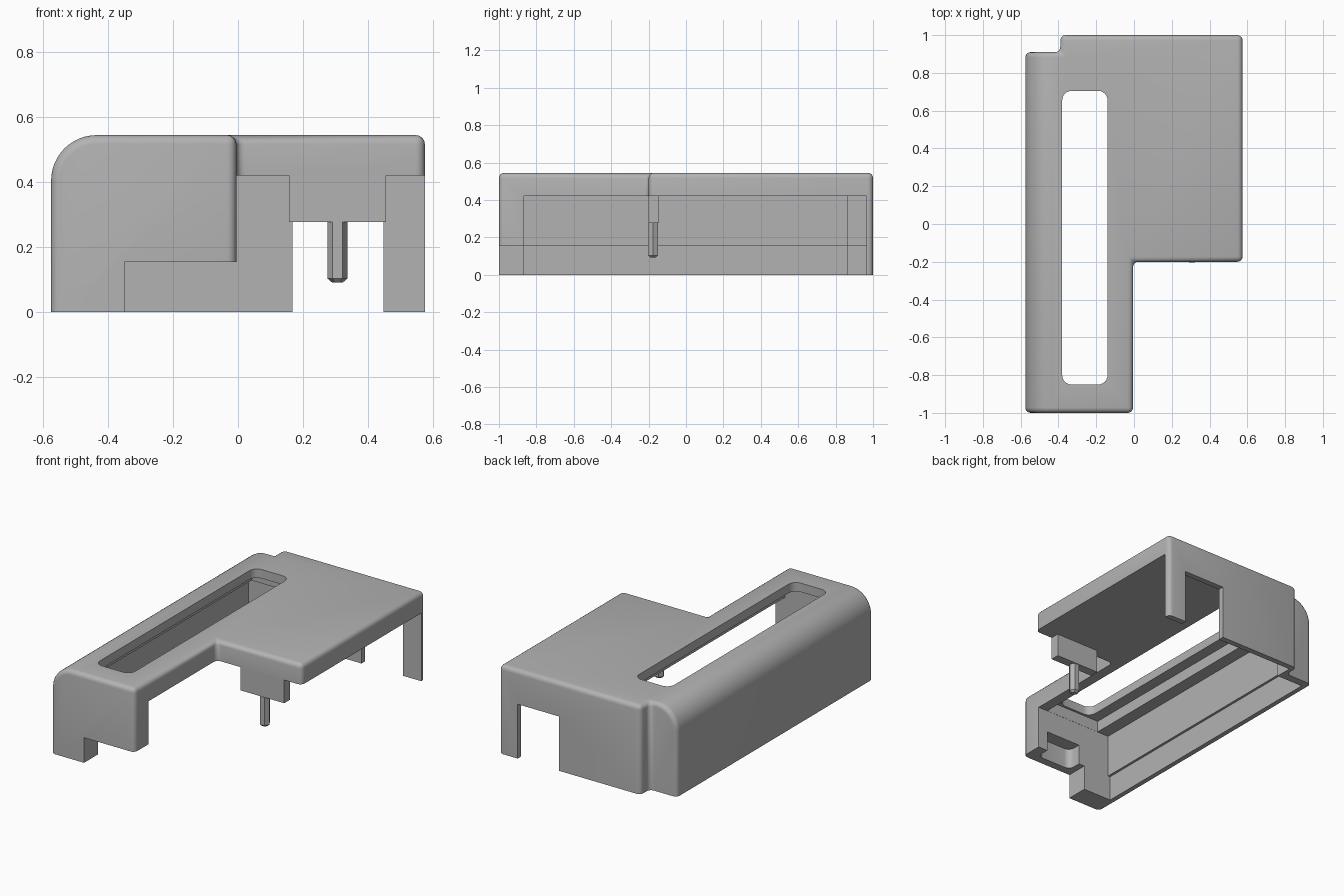
import bpy
import bmesh
import math

cube = bpy.data.objects.get("Cube")
if cube:
    bpy.data.objects.remove(cube, do_unlink=True)

grey = bpy.data.materials.new("plain grey")
grey.use_nodes = True
COLOUR = (0.45, 0.45, 0.45, 1)
grey.diffuse_color = COLOUR
grey.node_tree.nodes["Principled BSDF"].inputs["Base Color"].default_value = COLOUR


def prism(bm, points, z0, z1):
    """Extrude a flat outline from z0 to z1."""
    face = bm.faces.new([bm.verts.new((x, y, z0)) for x, y in points])
    ext = bmesh.ops.extrude_face_region(bm, geom=[face])
    top = [v for v in ext["geom"] if isinstance(v, bmesh.types.BMVert)]
    bmesh.ops.translate(bm, verts=top, vec=(0, 0, z1 - z0))
    bmesh.ops.recalc_face_normals(bm, faces=bm.faces)


def make_object(name, bm):
    mesh = bpy.data.meshes.new(name)
    bm.to_mesh(mesh)
    bm.free()
    mesh.materials.append(grey)
    obj = bpy.data.objects.new(name, mesh)
    bpy.context.collection.objects.link(obj)
    return obj


def rect(x0, x1, y0, y1):
    return [(x0, y0), (x1, y0), (x1, y1), (x0, y1)]


def solid(name, points, z0, z1, corner=0):
    """Prism whose upright edges can be rounded."""
    bm = bmesh.new()
    prism(bm, points, z0, z1)
    if corner:
        upright = [e for e in bm.edges
                   if abs(e.verts[0].co.z - e.verts[1].co.z) > 0.01]
        bmesh.ops.bevel(bm, geom=upright, offset=corner, segments=6,
                        profile=0.5, affect='EDGES')
    return make_object(name, bm)


# Outer body: stepped outline, one broad rounded long edge, small fillets
TOP = 0.545
bm = bmesh.new()
prism(bm, [(-0.575, -1), (-0.005, -1), (-0.005, -0.2), (0.575, -0.2),
           (0.575, 1), (-0.39, 1), (-0.39, 0.91), (-0.575, 0.91)], 0, TOP)
broad = [e for e in bm.edges
         if all(v.co.x < -0.57 and v.co.z > 0.5 for v in e.verts)]
bmesh.ops.bevel(bm, geom=broad, offset=0.14, segments=12, profile=0.5,
                affect='EDGES')
sharp = [e for e in bm.edges
         if max(v.co.z for v in e.verts) > 0.01
         and e.calc_face_angle(0) > math.radians(50)]
bmesh.ops.bevel(bm, geom=sharp, offset=0.028, segments=4, profile=0.5,
                affect='EDGES', clamp_overlap=False)
shell = make_object("cover_shell", bm)


def cavity(name, left, step, z1):
    return solid(name, [(left, -0.865), (0.8, -0.865), (0.8, 0.965),
                        (step, 0.965), (step, 0.86), (left, 0.86)], -0.1, z1)


# Hollows and openings cut from the body
cutters = [
    cavity("cavity_cutter", -0.53, -0.35, 0.42),
    cavity("lower_cavity_cutter", -0.545, -0.365, 0.155),
    solid("front_notch_cutter", rect(-0.35, 0.1, -1.1, -0.8), -0.2, 0.155),
    solid("front_pocket_cutter", rect(-0.31, -0.07, -0.95, -0.7), 0.1, 0.28, 0.04),
    solid("back_opening_cutter", rect(0.167, 0.448, 0.9, 1.1), -0.2, 0.335),
    solid("slot_cutter", rect(-0.38, -0.14, -0.85, 0.705), 0.3, 0.7, 0.05),
    solid("slot_recess_cutter", rect(-0.45, -0.07, -0.864, 0.775), 0.3, 0.49),
]
for cutter in cutters:
    mod = shell.modifiers.new(cutter.name, 'BOOLEAN')
    mod.operation = 'DIFFERENCE'
    mod.solver = 'EXACT'
    mod.object = cutter
    cutter.hide_render = True

# Bake the cuts, then drop the cutters
bpy.context.view_layer.update()
graph = bpy.context.evaluated_depsgraph_get()
baked = bpy.data.meshes.new_from_object(shell.evaluated_get(graph))
shell.modifiers.clear()
shell.data = baked
for cutter in cutters:
    bpy.data.objects.remove(cutter, do_unlink=True)

bpy.ops.object.select_all(action='DESELECT')
shell.select_set(True)
bpy.context.view_layer.objects.active = shell
bpy.ops.object.shade_smooth_by_angle(angle=math.radians(35))

# Hanging block under the short front edge
solid("hanging_block", rect(0.157, 0.455, -0.2, -0.145), 0.277, 0.42)

# Six-sided peg with a tapered tip
bm = bmesh.new()
R = 0.031
hexagon = [(0.306 + R * math.cos(math.radians(60 * i)),
            -0.176 + R * math.sin(math.radians(60 * i))) for i in range(6)]
prism(bm, hexagon, 0.092, 0.277)
tip = [e for e in bm.edges if all(v.co.z < 0.1 for v in e.verts)]
bmesh.ops.bevel(bm, geom=tip, offset=0.012, segments=1, affect='EDGES')
make_object("peg", bm)
